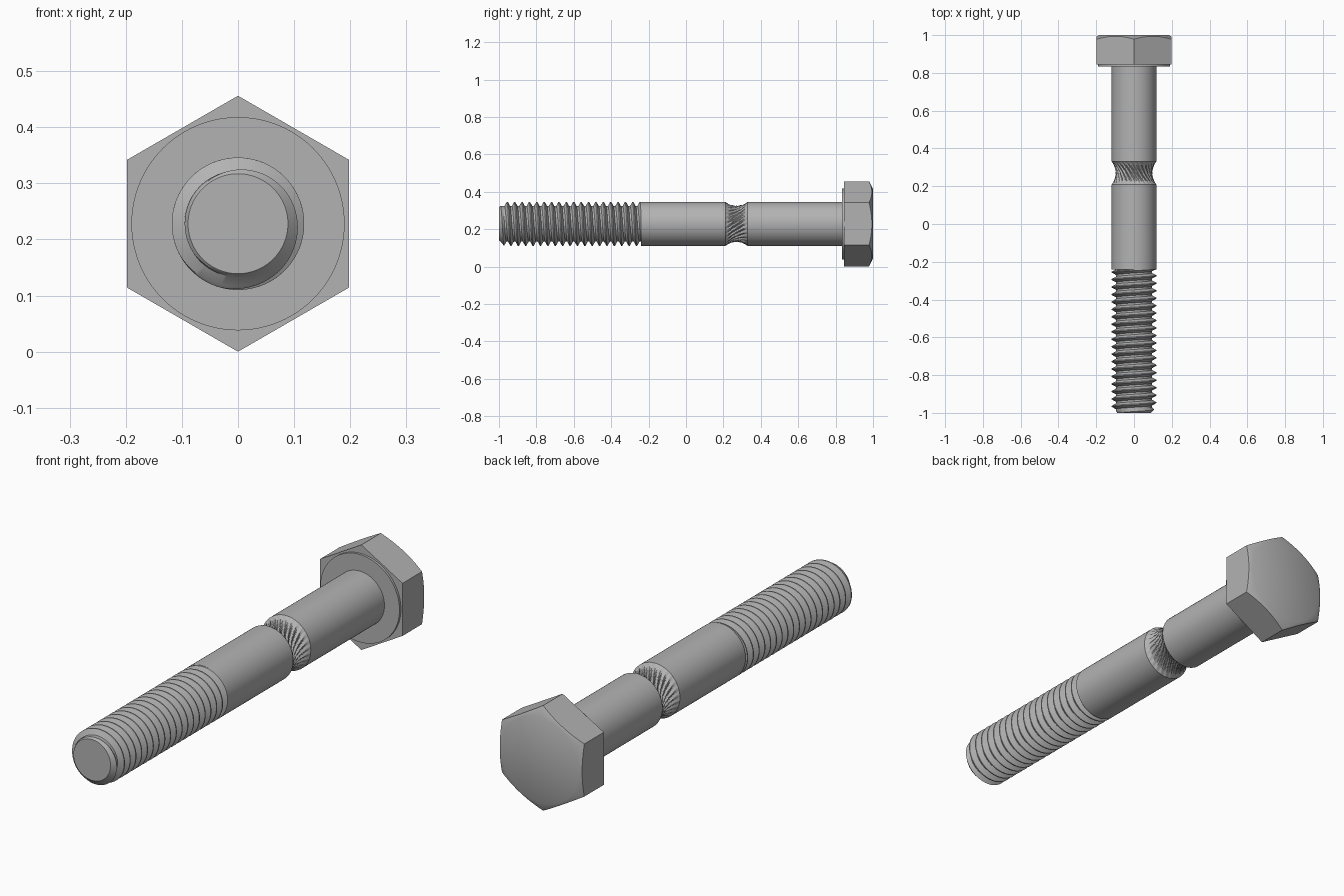
import bpy, bmesh, math

if "Cube" in bpy.data.objects:
    bpy.data.objects.remove(bpy.data.objects["Cube"], do_unlink=True)

AXIS_Z = 0.228      # height of the bolt axis
SHANK_R = 0.118
ROOT_R = 0.095
PITCH = 0.0395
TIP, THREAD_END, GROOVE_A, GROOVE_B, COLLAR, SEAT = -1.0, -0.24, 0.21, 0.33, 0.835, 0.845

steel = bpy.data.materials.new("grey steel")
steel.use_nodes = True
colour = (0.45, 0.45, 0.45, 1)
steel.diffuse_color = colour
steel.node_tree.nodes["Principled BSDF"].inputs["Base Color"].default_value = colour


def turned(name, rows, segments, point, angle=30):
    """Sweep a grid around the y axis; point(row, t) gives (radius, y)."""
    bm = bmesh.new()
    grid = []
    for row in rows:
        ring = []
        for i in range(segments + 1):
            t = math.tau * i / segments
            r, y = point(row, t)
            ring.append(bm.verts.new((r * math.sin(t), y, AXIS_Z + r * math.cos(t))))
        grid.append(ring)
    for a, b in zip(grid, grid[1:]):
        for i in range(segments):
            bm.faces.new((a[i], a[i + 1], b[i + 1], b[i]))
    bmesh.ops.remove_doubles(bm, verts=bm.verts, dist=0.00005)
    bmesh.ops.recalc_face_normals(bm, faces=bm.faces)
    mesh = bpy.data.meshes.new(name)
    bm.to_mesh(mesh)
    bm.free()
    mesh.materials.append(steel)
    obj = bpy.data.objects.new(name, mesh)
    bpy.context.collection.objects.link(obj)
    bpy.ops.object.select_all(action="DESELECT")
    obj.select_set(True)
    bpy.context.view_layer.objects.active = obj
    bpy.ops.object.shade_smooth_by_angle(angle=math.radians(angle))
    return obj


def lathe(name, profile, segments=96):
    return turned(name, profile, segments, lambda p, t: p)


# Plain shank sections on either side of the groove
lathe("lower_shank", [(0, THREAD_END), (SHANK_R, THREAD_END), (SHANK_R, GROOVE_A), (0, GROOVE_A)])
lathe("upper_shank", [(0, GROOVE_B), (SHANK_R, GROOVE_B), (SHANK_R, COLLAR)])

# Round bearing face under the head
lathe("washer_face", [(SHANK_R - 0.01, COLLAR), (0.19, COLLAR), (0.19, SEAT)])

# Helical thread with a chamfered tip
thread_profile = [(0, ROOT_R), (0.25, ROOT_R), (0.56, SHANK_R), (0.69, SHANK_R)]
turns = int((THREAD_END - TIP) / PITCH) + 3
thread_rows = [(TIP + PITCH * (k - 1 + f), r) for k in range(turns) for f, r in thread_profile]


def thread_point(row, t):
    y = min(max(row[0] + PITCH * (t / math.tau - 0.5), TIP), THREAD_END)
    return min(row[1], 0.089 + (y - TIP)), y


turned("thread", thread_rows, 96, thread_point)
lathe("tip_face", [(0, TIP), (0.089, TIP)])

# Toothed groove: concave waist with slanted ridges
TEETH = 26
half = (GROOVE_B - GROOVE_A) / 2
middle = (GROOVE_A + GROOVE_B) / 2


def groove_point(u, t):
    waist = SHANK_R - 0.020 * (1 - u * u)
    phase = (TEETH * (t + 0.4 * u) / math.tau) % 1
    tooth = abs(2 * phase - 1)
    return waist - 0.011 * tooth * (1 - u ** 4), middle + half * u


turned("toothed_groove", [k / 10 - 1 for k in range(21)], TEETH * 8, groove_point)

# Hexagonal head, its back corners cut by a shallow cone
APOTHEM = 0.1975


def hex_point(row, t):
    side = math.pi / 3
    r = APOTHEM / math.cos(t % side - side / 2)
    if row == "seat_centre":
        return 0, SEAT
    if row == "seat_edge":
        return r, SEAT
    if row == "back_edge":
        return r, 1 - (r - 0.185) * 0.5
    return (0.185 if row == "back_circle" else 0), 1.0


turned("hex_head", ["seat_centre", "seat_edge", "back_edge", "back_circle", "back_centre"],
       96, hex_point, 35)
